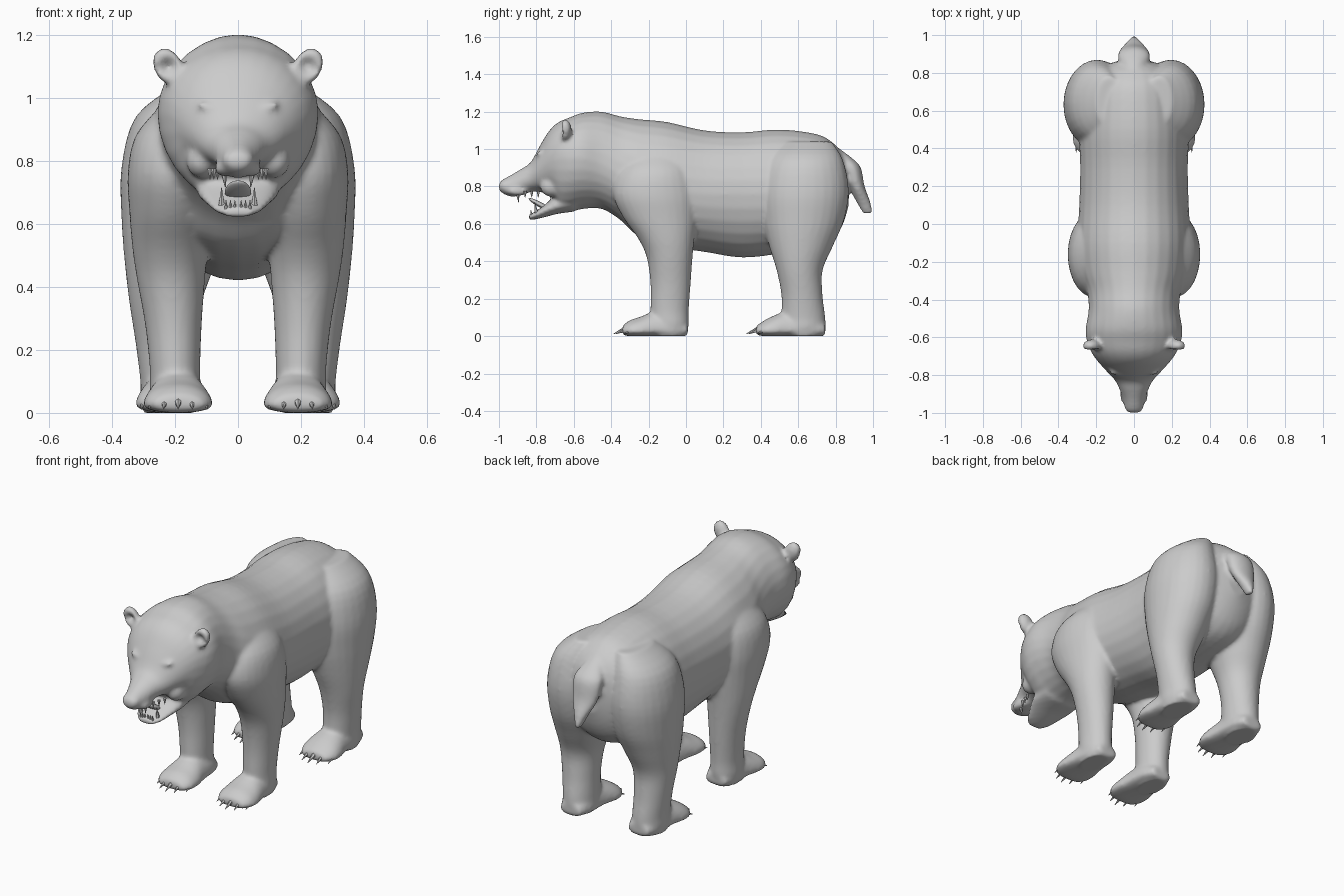
import bpy, bmesh, math
from mathutils import Vector, Matrix

if "Cube" in bpy.data.objects:
    bpy.data.objects.remove(bpy.data.objects["Cube"])

mat = bpy.data.materials.new("warm grey")
mat.use_nodes = True
GREY = (0.6, 0.6, 0.6, 1)
mat.diffuse_color = GREY
mat.node_tree.nodes["Principled BSDF"].inputs["Base Color"].default_value = GREY


def refine(rows, steps=4):
    """Catmull-Rom interpolation between cross-sections."""
    rows = [Vector(r) for r in rows]
    out = []
    for i in range(len(rows) - 1):
        a, b, c, d = rows[max(i - 1, 0)], rows[i], rows[i + 1], rows[min(i + 2, len(rows) - 1)]
        for k in range(steps):
            t = k / steps
            out.append(b + (c - a) * t / 2 + (2 * a - 5 * b + 4 * c - d) * t * t / 2
                       + (3 * b - a - 3 * c + d) * t ** 3 / 2)
    return out + [rows[-1]]


def skin(bm, rings):
    rings = [[bm.verts.new(p) for p in ring] for ring in rings]
    n = len(rings[0])
    faces = [bm.faces.new(rings[0]), bm.faces.new(rings[-1])]
    for r, s in zip(rings, rings[1:]):
        faces += [bm.faces.new((r[i], r[(i + 1) % n], s[(i + 1) % n], s[i])) for i in range(n)]
    bmesh.ops.recalc_face_normals(bm, faces=faces)


def circle(n=28):
    return [(math.cos(i * math.tau / n), math.sin(i * math.tau / n)) for i in range(n)]


def loft_y(bm, rows, x=0, splay=0):
    """Sections along y: (y, bottom, widest height, top, half width)."""
    rings = []
    for y, low, mid, high, w in refine(rows):
        cx = x + splay * (rows[0][0] - y)
        rings.append([(cx + w * c, y, mid + s * (high - mid if s > 0 else mid - low)) for c, s in circle()])
    skin(bm, rings)


def loft_z(bm, rows, side=1):
    """Sections along z: (z, inner x, outer x, front y, back y)."""
    rings = []
    for z, x0, x1, y0, y1 in refine(rows):
        rings.append([(side * ((x0 + x1) / 2 + c * (x1 - x0) / 2),
                       (y0 + y1) / 2 + s * (y1 - y0) / 2, z) for c, s in circle()])
    skin(bm, rings)


def ellipsoid(bm, centre, radii, tilt=0, axis='X'):
    m = Matrix.Translation(centre) @ Matrix.Rotation(tilt, 4, axis) @ Matrix.Diagonal((*radii, 1))
    return bmesh.ops.create_uvsphere(bm, u_segments=20, v_segments=14, radius=1, matrix=m)["verts"]


def spike(bm, base, tip, r, sides=6):
    base, tip = Vector(base), Vector(tip)
    d = tip - base
    m = Matrix.Translation((base + tip) / 2) @ d.to_track_quat('Z', 'Y').to_matrix().to_4x4()
    bmesh.ops.create_cone(bm, cap_ends=True, segments=sides, radius1=r, radius2=0.001, depth=d.length, matrix=m)


def finish(bm, name, angle=180):
    me = bpy.data.meshes.new(name)
    bm.to_mesh(me)
    bm.free()
    ob = bpy.data.objects.new(name, me)
    bpy.context.collection.objects.link(ob)
    me.materials.append(mat)
    bpy.ops.object.select_all(action='DESELECT')
    ob.select_set(True)
    bpy.context.view_layer.objects.active = ob
    bpy.ops.object.shade_smooth_by_angle(angle=math.radians(angle))
    return ob


bm = bmesh.new()
# Torso, neck, skull and muzzle
loft_y(bm, [
    (.87, .70, .80, .90, .06), (.84, .60, .80, .97, .15), (.79, .52, .78, 1.03, .22),
    (.70, .47, .76, 1.08, .27), (.50, .44, .76, 1.105, .29), (.30, .42, .76, 1.09, .285),
    (.10, .45, .76, 1.10, .29), (-.10, .48, .78, 1.145, .30), (-.25, .53, .80, 1.16, .285),
    (-.35, .62, .86, 1.175, .25), (-.45, .68, .92, 1.20, .24), (-.55, .68, .95, 1.195, .255),
    (-.62, .665, .95, 1.17, .25), (-.68, .67, .95, 1.145, .225), (-.73, .75, .93, 1.10, .19),
    (-.78, .77, .89, 1.02, .145), (-.83, .77, .85, .93, .10), (-.88, .755, .83, .895, .075),
    (-.93, .745, .80, .865, .06), (-.975, .76, .80, .84, .048), (-1.0, .78, .80, .82, .03)])
# Lower jaw
loft_y(bm, [(-.60, .665, .72, .80, .13), (-.68, .655, .70, .77, .13), (-.74, .64, .68, .715, .11),
            (-.80, .625, .65, .67, .08), (-.84, .62, .635, .65, .045)])
# Nose pad
ellipsoid(bm, (0, -.972, .808), (.05, .026, .028))
# Tail
loft_z(bm, [(1.01, -.03, .03, .76, .81), (.95, -.06, .06, .81, .89), (.90, -.085, .085, .83, .935),
            (.80, -.075, .075, .87, .955), (.72, -.04, .04, .91, .985), (.655, -.012, .012, .945, 1.0)])

for side in (1, -1):
    # Foreleg with shoulder
    loft_z(bm, [(.98, .10, .24, -.28, -.02), (.88, .08, .325, -.36, .03), (.76, .07, .35, -.39, .06),
                (.64, .08, .345, -.34, .06), (.52, .095, .335, -.255, .045), (.42, .105, .32, -.21, .035),
                (.28, .115, .295, -.19, .025), (.14, .12, .28, -.19, .015), (.06, .12, .28, -.19, .015),
                (.0, .14, .27, -.19, .0)], side)
    # Hind leg with haunch
    loft_z(bm, [(1.04, .06, .20, .52, .78), (.94, .04, .325, .44, .84), (.78, .02, .37, .40, .87),
                (.62, .03, .37, .41, .845), (.48, .07, .36, .445, .785), (.35, .115, .345, .485, .73),
                (.22, .13, .325, .51, .73), (.10, .13, .31, .51, .745), (.05, .13, .31, .51, .745),
                (.0, .15, .30, .53, .73)], side)
    # Paws
    loft_y(bm, [(.01, .0, .03, .07, .06), (-.06, .0, .03, .13, .085), (-.16, .0, .03, .135, .095),
                (-.24, .0, .025, .105, .11), (-.30, .0, .025, .085, .105), (-.34, .005, .025, .055, .075)],
           side * .19)
    loft_y(bm, [(.745, .0, .03, .07, .06), (.68, .0, .03, .13, .085), (.55, .0, .03, .135, .095),
                (.47, .0, .025, .11, .11), (.42, .0, .025, .085, .105), (.375, .005, .025, .055, .075)],
           side * .215)
    # Cupped ear: a disc with its front pushed in
    ear = ellipsoid(bm, (side * .222, -.645, 1.10), (.046, .034, .062), side * .5, 'Y')
    for v in ear:
        d = math.hypot(v.co.x - side * .222, v.co.z - 1.10)
        if v.co.y < -.645 and d < .04:
            v.co.y += .05 * (1 - d / .04)
    # Brow, cheek and upper lip
    ellipsoid(bm, (side * .085, -.782, .965), (.05, .022, .014), side * -.35, 'Y')
    ellipsoid(bm, (side * .115, -.72, .80), (.05, .06, .055))
    ellipsoid(bm, (side * .04, -.90, .775), (.035, .06, .025))

body = finish(bm, "bear_body")
remesh = body.modifiers.new("blend", 'REMESH')
remesh.mode = 'VOXEL'
remesh.voxel_size = .011
remesh.use_smooth_shade = True
soft = body.modifiers.new("soften", 'SMOOTH')
soft.factor = .5
soft.iterations = 6

# Tongue
bm = bmesh.new()
ellipsoid(bm, (0, -.775, .70), (.042, .075, .014), -.5)
finish(bm, "tongue")

# Teeth
bm = bmesh.new()
for side in (1, -1):
    spike(bm, (side * .045, -.90, .765), (side * .04, -.895, .715), .011)
    spike(bm, (side * .052, -.80, .66), (side * .052, -.81, .715), .011)
    for i in range(3):
        spike(bm, (side * (.065 + .012 * i), -.86 + .035 * i, .775), (side * (.065 + .012 * i), -.86 + .035 * i, .74), .009)
        spike(bm, (side * (.01 + .014 * i), -.825, .645), (side * (.01 + .014 * i), -.83, .675), .007)
finish(bm, "teeth", 30)

# Claws
bm = bmesh.new()
for side in (1, -1):
    for x, y in ((.19, -.33), (.215, .38)):
        for i in range(-2, 3):
            cx, cy = side * x + i * .042, y + .014 * i * i
            spike(bm, (cx, cy + .02, .045), (cx + i * .004, cy - .058, .012), .016)
finish(bm, "claws", 30)
